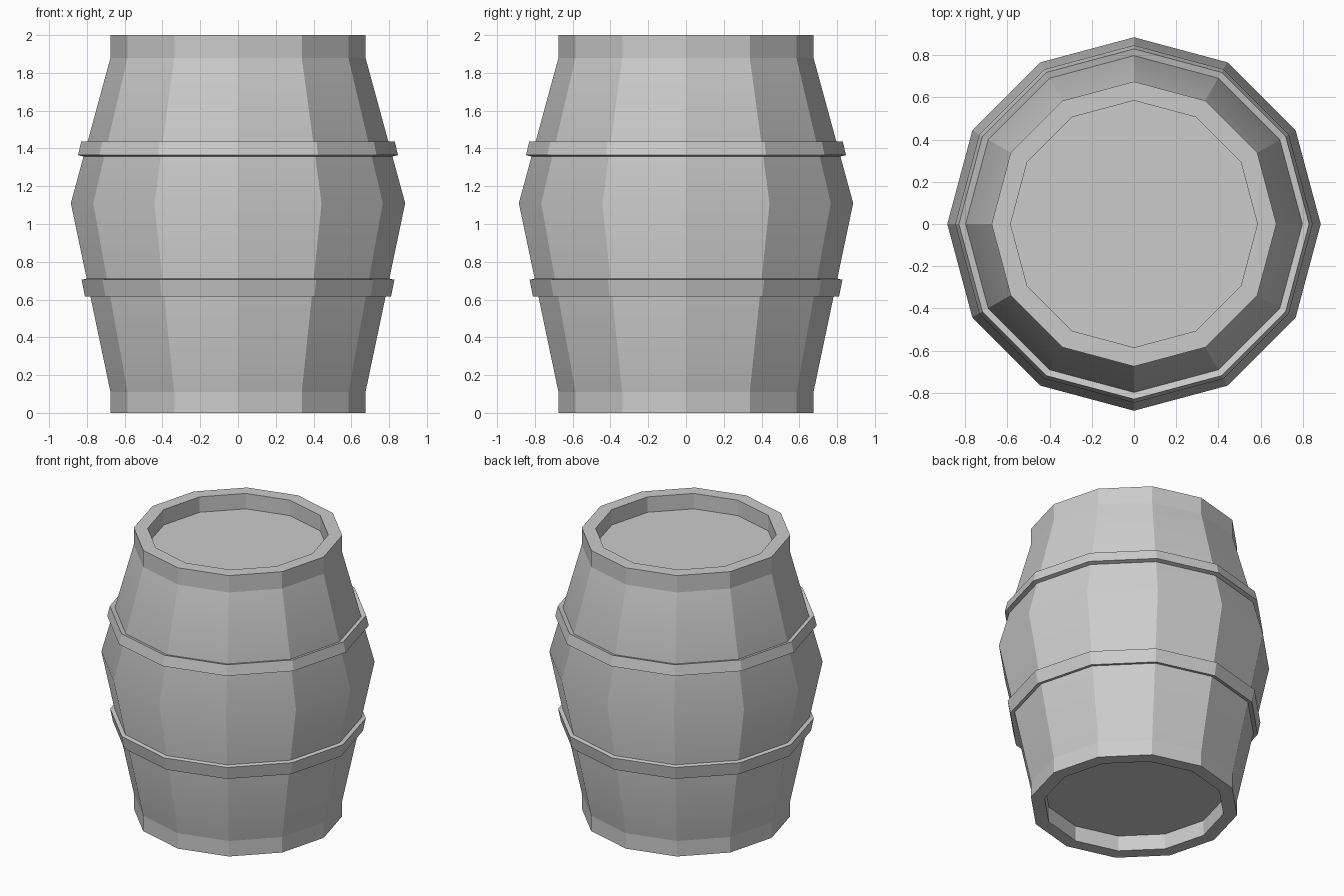
import bpy, bmesh
from math import cos, sin, pi

if "Cube" in bpy.data.objects:
    bpy.data.objects.remove(bpy.data.objects["Cube"])

SIDES = 12


def lathe(name, profile, smooth_z=None):
    """Sweep (radius, z) points round z; radius 0 closes the end with one flat cap."""
    bm = bmesh.new()
    rings = [[bm.verts.new((r * cos(2 * pi * i / SIDES), r * sin(2 * pi * i / SIDES), z))
              for i in range(SIDES)] for r, z in profile if r > 0]
    for a, b in zip(rings, rings[1:]):
        for i in range(SIDES):
            j = (i + 1) % SIDES
            bm.faces.new((a[i], a[j], b[j], b[i]))
    if profile[0][0] == 0:
        bm.faces.new(rings[0][::-1])
    if profile[-1][0] == 0:
        bm.faces.new(rings[-1])
    # only the widest ring of the staves is shaded smooth
    for f in bm.faces:
        f.smooth = smooth_z is not None
    for e in bm.edges:
        e.smooth = smooth_z is not None and all(abs(v.co.z - smooth_z) < 1e-4 for v in e.verts)
    mesh = bpy.data.meshes.new(name)
    bm.to_mesh(mesh)
    bm.free()
    ob = bpy.data.objects.new(name, mesh)
    bpy.context.collection.objects.link(ob)
    return ob


# staves with raised rims and recessed lids at both ends
lathe("barrel_body", [
    (0, 0.11), (0.585, 0.11), (0.585, 0), (0.675, 0), (0.675, 0.11),
    (0.885, 1.11),
    (0.675, 1.88), (0.675, 2), (0.585, 2), (0.585, 1.89), (0, 1.89)], smooth_z=1.11)

# hoops, tilted to follow the staves
lathe("lower_hoop", [(0.775, 0.622), (0.81, 0.615), (0.828, 0.705), (0.79, 0.713)])
lathe("upper_hoop", [(0.81, 1.355), (0.847, 1.365), (0.83, 1.437), (0.79, 1.426)])
